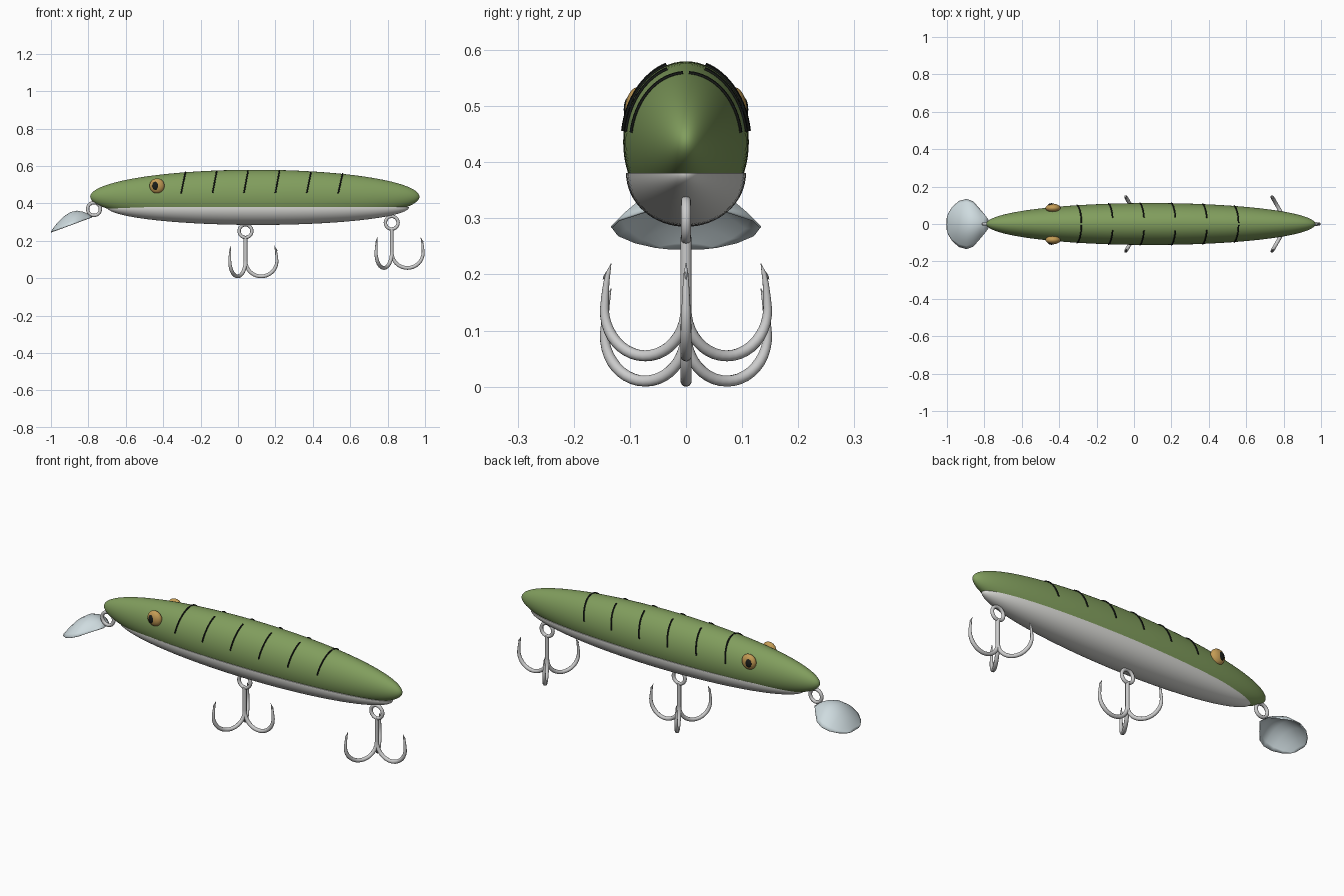
import bpy, bmesh, math
from mathutils import Matrix, Vector

if "Cube" in bpy.data.objects:
    bpy.data.objects.remove(bpy.data.objects["Cube"])


def material(name, rgb):
    m = bpy.data.materials.new(name)
    m.diffuse_color = (*rgb, 1)
    m.use_nodes = True
    m.node_tree.nodes["Principled BSDF"].inputs["Base Color"].default_value = m.diffuse_color
    return m


GREEN = material("green", (0.22, 0.34, 0.11))
WHITE = material("belly_white", (0.72, 0.72, 0.69))
BLACK = material("black", (0.01, 0.012, 0.01))
GOLD = material("gold", (0.55, 0.33, 0.09))
CLEAR = material("lip_pale", (0.62, 0.71, 0.74))


def finish(bm, name, mat=None):
    me = bpy.data.meshes.new(name)
    bmesh.ops.recalc_face_normals(bm, faces=bm.faces[:])
    bm.to_mesh(me)
    bm.free()
    ob = bpy.data.objects.new(name, me)
    bpy.context.collection.objects.link(ob)
    if mat:
        me.materials.append(mat)
    bpy.context.view_layer.objects.active = ob
    bpy.ops.object.select_all(action='DESELECT')
    ob.select_set(True)
    bpy.ops.object.shade_smooth_by_angle(angle=math.radians(40))
    return ob


def ellipsoid(name, centre, radii, mat, axis='Y', seg=48, lower_half=False):
    bm = bmesh.new()
    bmesh.ops.create_uvsphere(bm, u_segments=seg, v_segments=seg, radius=1)
    bmesh.ops.rotate(bm, verts=bm.verts, matrix=Matrix.Rotation(math.pi / 2, 3, axis))
    if lower_half:
        r = bmesh.ops.bisect_plane(bm, geom=bm.verts[:] + bm.edges[:] + bm.faces[:],
                                   plane_co=(0, 0, 0), plane_no=(0, 0, 1), dist=1e-5, clear_outer=True)
        bmesh.ops.holes_fill(bm, edges=[e for e in bm.edges if e.is_boundary])
    bmesh.ops.scale(bm, verts=bm.verts, vec=radii)
    bmesh.ops.translate(bm, verts=bm.verts, vec=centre)
    return finish(bm, name, mat)


def tube(name, points, radius, mat=None, radii=None, sides=12):
    # swept round tube, with optional taper per point
    bm = bmesh.new()
    pts = [Vector(p) for p in points]
    rings = []
    normal = None
    for i, p in enumerate(pts):
        t = (pts[min(i + 1, len(pts) - 1)] - pts[max(i - 1, 0)]).normalized()
        if normal is None:
            normal = t.orthogonal().normalized()
        normal = (normal - t * normal.dot(t)).normalized()
        b = t.cross(normal)
        r = radius * (radii[i] if radii else 1)
        rings.append([bm.verts.new(p + r * (math.cos(a) * normal + math.sin(a) * b))
                      for a in (2 * math.pi * k / sides for k in range(sides))])
    for a, b in zip(rings, rings[1:]):
        for k in range(sides):
            bm.faces.new((a[k], a[(k + 1) % sides], b[(k + 1) % sides], b[k]))
    bm.faces.new(rings[0])
    bm.faces.new(rings[-1])
    return finish(bm, name, mat)


def split_ring(name, x, z, major=0.034, minor=0.009):
    bpy.ops.mesh.primitive_torus_add(major_radius=major, minor_radius=minor, major_segments=32,
                                     minor_segments=12, location=(x, 0, z), rotation=(math.pi / 2, 0, 0))
    bpy.context.object.name = name
    bpy.ops.object.shade_smooth_by_angle(angle=math.radians(40))


# Body and belly
BC, BR = (0.09, 0, 0.436), (0.88, 0.112, 0.144)
ellipsoid("body", BC, BR, GREEN, seg=64)
ellipsoid("belly", (0.107, 0, 0.381), (0.808, 0.107, 0.096), WHITE, seg=64, lower_half=True)

# Eyes
for side, s in (("near", -1), ("far", 1)):
    ellipsoid("eye_" + side, (-0.433, s * 0.085, 0.494), (0.04, 0.023, 0.04), GOLD, 'X', 32)
    ellipsoid("pupil_" + side, (-0.441, s * 0.101, 0.494), (0.018, 0.01, 0.023), BLACK, 'X', 24)

# Back stripes, lying on the body surface
for i in range(6):
    x_low = -0.308 + 0.168 * i
    top = math.radians(87 if i in (0, 5) else 72)
    for side, s in (("near", -1), ("far", 1)):
        path = []
        for k in range(17):
            a = math.radians(8) + (top - math.radians(8)) * k / 16
            x = x_low + 0.027 * math.sin(a)
            f = math.sqrt(1 - ((x - BC[0]) / BR[0]) ** 2)
            path.append((x, s * (BR[1] * f + 0.001) * math.cos(a), BC[2] + (BR[2] * f + 0.001) * math.sin(a)))
        tube(f"stripe_{side}_{i + 1}", path, 0.004, BLACK, sides=8)

# Spoon-shaped diving lip
outline = [(-1.0, 0.03), (-0.993, 0.055), (-0.97, 0.092), (-0.935, 0.122), (-0.895, 0.133),
           (-0.86, 0.12), (-0.825, 0.08), (-0.80, 0.05), (-0.78, 0.025)]
bm = bmesh.new()
N = 16
rows = []
for x, w in outline:
    u = (x + 1) / 0.22
    rim = 0.246 + 0.08 * u
    dome = 0.068 * math.sin(math.pi * u) ** 0.9 if 0 < u < 0.999 else 0
    rows.append([bm.verts.new((x, w * v, rim + dome * (1 - v * v)))
                 for v in (2 * k / N - 1 for k in range(N + 1))])
for a, b in zip(rows, rows[1:]):
    for k in range(N):
        bm.faces.new((a[k], b[k], b[k + 1], a[k + 1]))
lip = finish(bm, "diving_lip", CLEAR)
sol = lip.modifiers.new("thickness", 'SOLIDIFY')
sol.thickness = 0.004
sol.offset = 0

# Rings
split_ring("nose_ring", -0.77, 0.37)

# Treble hooks: shank, three bent prongs with tapered points and barbs
for label, x0, z0 in (("middle", 0.04, 0.0), ("tail", 0.822, 0.045)):
    split_ring(label + "_hook_ring", x0, z0 + 0.252)
    tube(label + "_hook_shank", [(x0, 0, z0 + 0.222), (x0, 0, z0 + 0.06)], 0.01)
    R = 0.084
    prof = [(R - R * math.cos(math.pi * k / 20), 0.094 - R * math.sin(math.pi * k / 20)) for k in range(21)]
    prof += [(0.1665, 0.115), (0.164, 0.14), (0.160, 0.158), (0.154, 0.175)]
    taper = [1] * 17 + [0.95, 0.9, 0.85, 0.8, 0.7, 0.55, 0.4, 0.05]
    for j in range(3):
        a = 2 * math.pi * j / 3
        spin = lambda r, z: (x0 + r * math.cos(a), r * math.sin(a), z0 + z)
        tube(f"{label}_hook_prong_{j + 1}", [spin(*p) for p in prof], 0.01, radii=taper)
        tube(f"{label}_hook_barb_{j + 1}", [spin(0.161, 0.158), spin(0.168, 0.15), spin(0.173, 0.142)][:2]
             + [spin(0.171, 0.146)], 0.004, radii=[1, 0.6, 0.1], sides=8)
